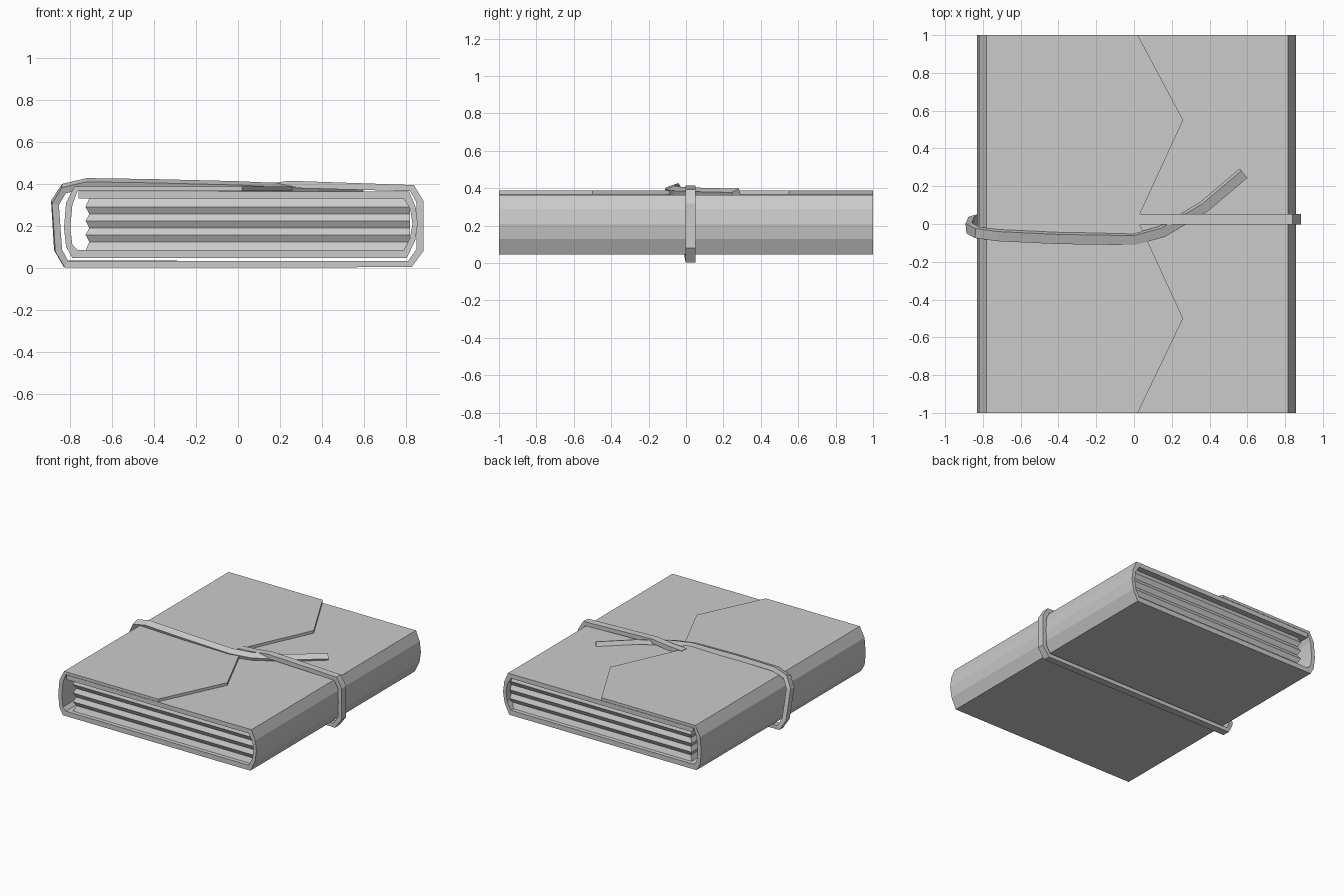
import bpy
from mathutils import Vector
import bmesh

if "Cube" in bpy.data.objects:
    bpy.data.objects.remove(bpy.data.objects["Cube"])


def loft(name, rings):
    """Skin a list of equal-length closed rings and cap both ends."""
    bm = bmesh.new()
    rows = [[bm.verts.new(p) for p in ring] for ring in rings]
    n = len(rows[0])
    for a, b in zip(rows, rows[1:]):
        for i in range(n):
            j = (i + 1) % n
            bm.faces.new((a[i], a[j], b[j], b[i]))
    bm.faces.new(rows[0])
    bm.faces.new(rows[-1])
    bmesh.ops.recalc_face_normals(bm, faces=bm.faces)
    mesh = bpy.data.meshes.new(name)
    bm.to_mesh(mesh)
    bm.free()
    obj = bpy.data.objects.new(name, mesh)
    bpy.context.collection.objects.link(obj)
    return obj


def strap(name, path, width, thick):
    """Sweep a flat rectangular band along a path."""
    pts = [Vector(p) for p in path]
    w = Vector((0, 1, 0))
    rings = []
    for i, p in enumerate(pts):
        t = Vector()
        if i > 0:
            t += (p - pts[i - 1]).normalized()
        if i < len(pts) - 1:
            t += (pts[i + 1] - p).normalized()
        t.normalize()
        w = (w - t * w.dot(t)).normalized()
        n = t.cross(w)
        rings.append([p + w * (a * width / 2) + n * (b * thick / 2)
                      for a, b in ((1, 1), (1, -1), (-1, -1), (-1, 1))])
    return loft(name, rings)


# Wrap-around cover: spiral profile whose flap end follows a zigzag edge
def cover_profile(end):
    return [(-0.76, 0.365), (0.815, 0.365), (0.847, 0.29), (0.857, 0.21),
            (0.845, 0.13), (0.805, 0.047), (-0.79, 0.047), (-0.82, 0.10),
            (-0.83, 0.19), (-0.82, 0.31), (-0.78, 0.388), (end, 0.388),
            (end, 0.367), (-0.765, 0.367), (-0.79, 0.30), (-0.80, 0.19),
            (-0.79, 0.11), (-0.765, 0.085), (0.79, 0.085), (0.82, 0.14),
            (0.832, 0.21), (0.822, 0.28), (0.79, 0.33), (-0.76, 0.33)]


zigzag = [(-1, 0.02), (-0.5, 0.26), (0, 0.03), (0.05, 0.03), (0.55, 0.26), (1, 0.02)]
loft("cover", [[(x, y, z) for x, z in cover_profile(end)] for y, end in zigzag])

# Page block: stacked signatures with V grooves between them
levels = [0.082, 0.124, 0.157, 0.19, 0.224, 0.257, 0.29, 0.333]
rings = []
for i, z in enumerate(levels):
    d = 0.018 if i % 2 else 0.0
    x0, x1, y = -0.727 + d, 0.82, 0.97 - d
    rings.append([(x0, -y, z), (x1, -y, z), (x1, y, z), (x0, y, z)])
loft("pages", rings)

# Tie strap: leaves the notch, circles the book, and tucks under itself
strap("tie_strap", [
    (0.0, 0.025, 0.375), (0.12, 0.025, 0.382), (0.25, 0.025, 0.398),
    (0.83, 0.025, 0.38), (0.868, 0.025, 0.315), (0.868, 0.025, 0.085),
    (0.82, 0.025, 0.018), (-0.82, 0.025, 0.018), (-0.858, 0.012, 0.085),
    (-0.873, -0.022, 0.31), (-0.83, -0.045, 0.378), (-0.72, -0.06, 0.403),
    (-0.4, -0.075, 0.398), (0.0, -0.081, 0.388), (0.15, -0.04, 0.381),
    (0.37, 0.09, 0.376), (0.58, 0.268, 0.372)], 0.054, 0.034)
